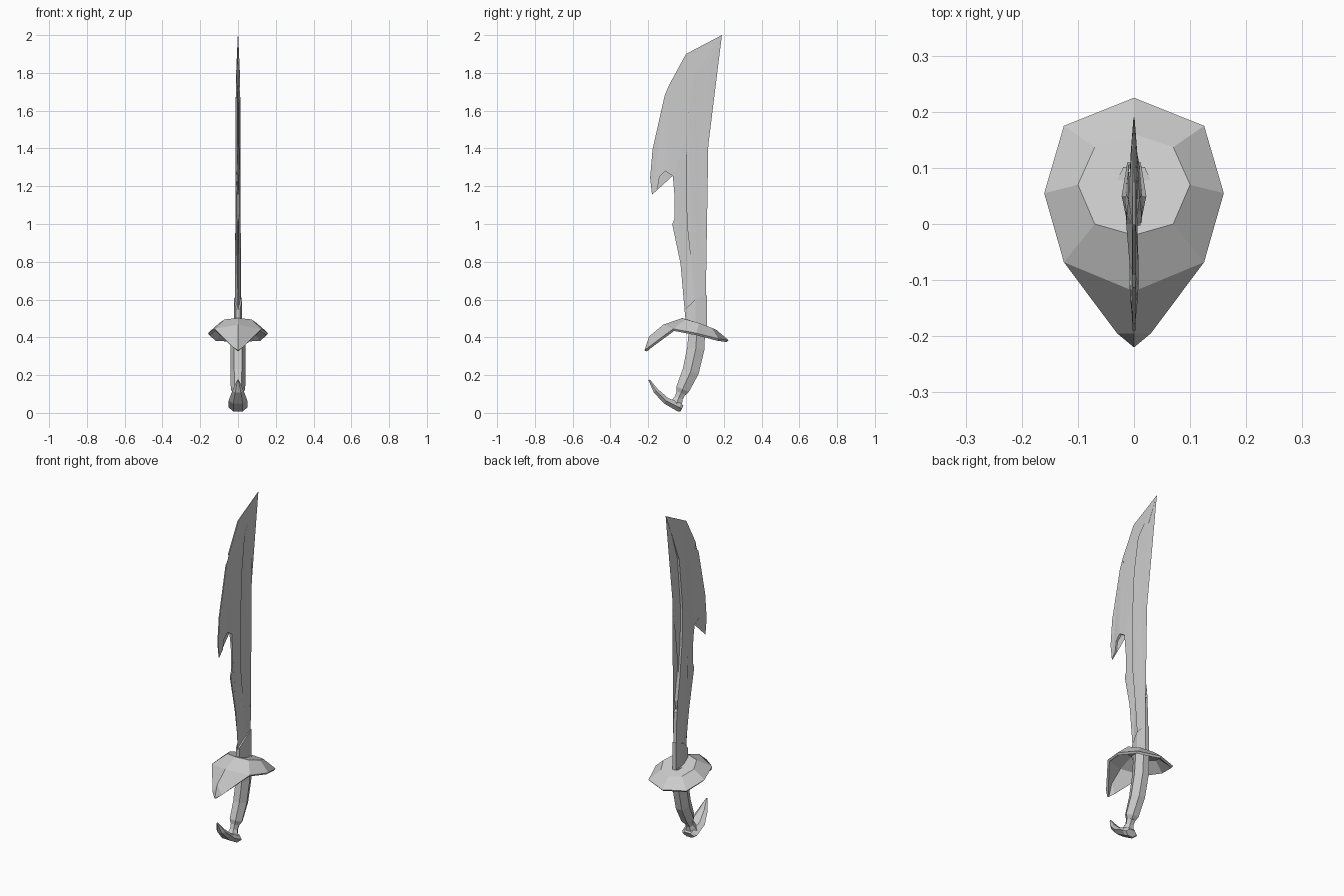
import bpy, bmesh
from math import cos, sin, tau
from mathutils import Vector

if "Cube" in bpy.data.objects:
    bpy.data.objects.remove(bpy.data.objects["Cube"])


def finish(name, bm):
    bmesh.ops.remove_doubles(bm, verts=bm.verts[:], dist=0.0004)
    bmesh.ops.recalc_face_normals(bm, faces=bm.faces[:])
    mesh = bpy.data.meshes.new(name)
    bm.to_mesh(mesh)
    bm.free()
    ob = bpy.data.objects.new(name, mesh)
    bpy.context.collection.objects.link(ob)
    return ob


def ridged_plate(name, front, ridge, back):
    """Flat plate in the y-z plane, points are (y, z, half thickness), listed top to bottom."""
    bm = bmesh.new()
    for s in (1, -1):
        f, r, b = [[bm.verts.new((s * h, y, z)) for y, z, h in pts] for pts in (front, ridge, back)]
        faces = [bm.faces.new(f + r[::-1]), bm.faces.new(r + b[::-1])]
        bmesh.ops.triangulate(bm, faces=faces)
    # rim joining both sides
    rim = front + [ridge[-1]] + back[::-1] + [ridge[0]]
    for (y, z, h), (v, w, k) in zip(rim, rim[1:] + rim[:1]):
        if (y, z) == (v, w):
            continue
        bm.faces.new([bm.verts.new(p) for p in ((h, y, z), (k, v, w), (-k, v, w), (-h, y, z))])
    return finish(name, bm)


def loft(name, sections, n=6):
    """Faceted tube in the y-z plane, sections are (y, z, half width x, half depth)."""
    bm = bmesh.new()
    rings = []
    for i, (y, z, rx, rd) in enumerate(sections):
        a, b = sections[max(i - 1, 0)], sections[min(i + 1, len(sections) - 1)]
        t = Vector((0, b[0] - a[0], b[1] - a[1])).normalized()
        d = Vector((0, -t.z, t.y))
        rings.append([bm.verts.new(Vector((rx * cos(tau * k / n), y, z)) + d * rd * sin(tau * k / n) / sin(tau / 6))
                      for k in range(n)])
    for a, b in zip(rings, rings[1:]):
        for k in range(n):
            bm.faces.new((a[k], a[(k + 1) % n], b[(k + 1) % n], b[k]))
    bm.faces.new(rings[0])
    bm.faces.new(rings[-1])
    return finish(name, bm)


# Blade: cutting edge with hook and nicks, central ridge, blunt spine
tip = (0.19, 2.0, 0.001)
edge = [tip, (0, 1.90, .003), (-.09, 1.735, .003), (-.08, 1.71, .004), (-.113, 1.68, .003),
        (-.177, 1.395, .003), (-.19, 1.245, .003), (-.18, 1.155, .002), (-.15, 1.19, .005),
        (-.14, 1.25, .006), (-.11, 1.28, .008), (-.07, 1.255, .008), (-.06, 1.18, .006),
        (-.06, 1.03, .004), (-.073, 1.0, .003), (-.025, .77, .003), (0, .6, .003), (0, .46, .003)]
ridge = [tip, (.045, 1.8, .010), (.015, 1.6, .013), (0, 1.3, .014), (.005, 1.0, .014),
         (.03, .77, .015), (.055, .46, .015)]
spine = [tip, (.125, 1.85, .006), (.075, 1.70, .008), (.045, 1.395, .010), (.05, 1.21, .010),
         (.07, 1.01, .010), (.093, .865, .010), (.082, .81, .010), (.10, .80, .010),
         (.105, .62, .010), (.105, .46, .010)]
ridged_plate("blade", edge, ridge, spine)

# Collar at the blade root
ridged_plate("collar",
             [(-.003, .55, .011), (-.003, .46, .011)],
             [(.05, .602, .022), (.05, .46, .022)],
             [(.11, .622, .012), (.11, .46, .012)])

# Guard: faceted dome drawn to a point at the front, half points mirrored
inner = [(0, .16, .44), (.07, .137, .45), (.1, .07, .475), (.07, 0, .495), (0, -.02, .502)]
outer = [(0, .225, .385), (.125, .175, .392), (.16, .055, .422), (.125, -.068, .445), (0, -.12, .467)]
nose = [(0, -.195, .405), (.03, -.195, .35), (0, -.22, .33)]
bm = bmesh.new()
for s in (1, -1):
    i, o, n = [[bm.verts.new((s * x, y, z)) for x, y, z in pts] for pts in (inner, outer, nose)]
    bm.faces.new(i)
    for k in range(4):
        bm.faces.new((i[k], i[k + 1], o[k + 1], o[k]))
    bm.faces.new((o[3], o[4], n[0], n[1]))
    bm.faces.new(n)
guard = finish("guard", bm)
up = sum(f.normal.z for f in guard.data.polygons) > 0
mod = guard.modifiers.new("thickness", "SOLIDIFY")
mod.thickness = 0.014
mod.offset = -1 if up else 1

# Curved grip
loft("grip", [(.06, .47, .038, .042), (.052, .34, .040, .046), (.025, .22, .040, .044),
              (-.018, .125, .038, .036), (-.026, .105, .026, .026)])

# Neck and clawed pommel
loft("pommel_neck", [(-.02, .12, .028, .026), (-.038, .08, .022, .022), (-.055, .04, .042, .034)])
loft("pommel_claw", [(-.022, .022, .036, .018), (-.035, .029, .050, .023), (-.105, .064, .050, .018),
                     (-.16, .117, .030, .014), (-.195, .175, .004, .004)])
